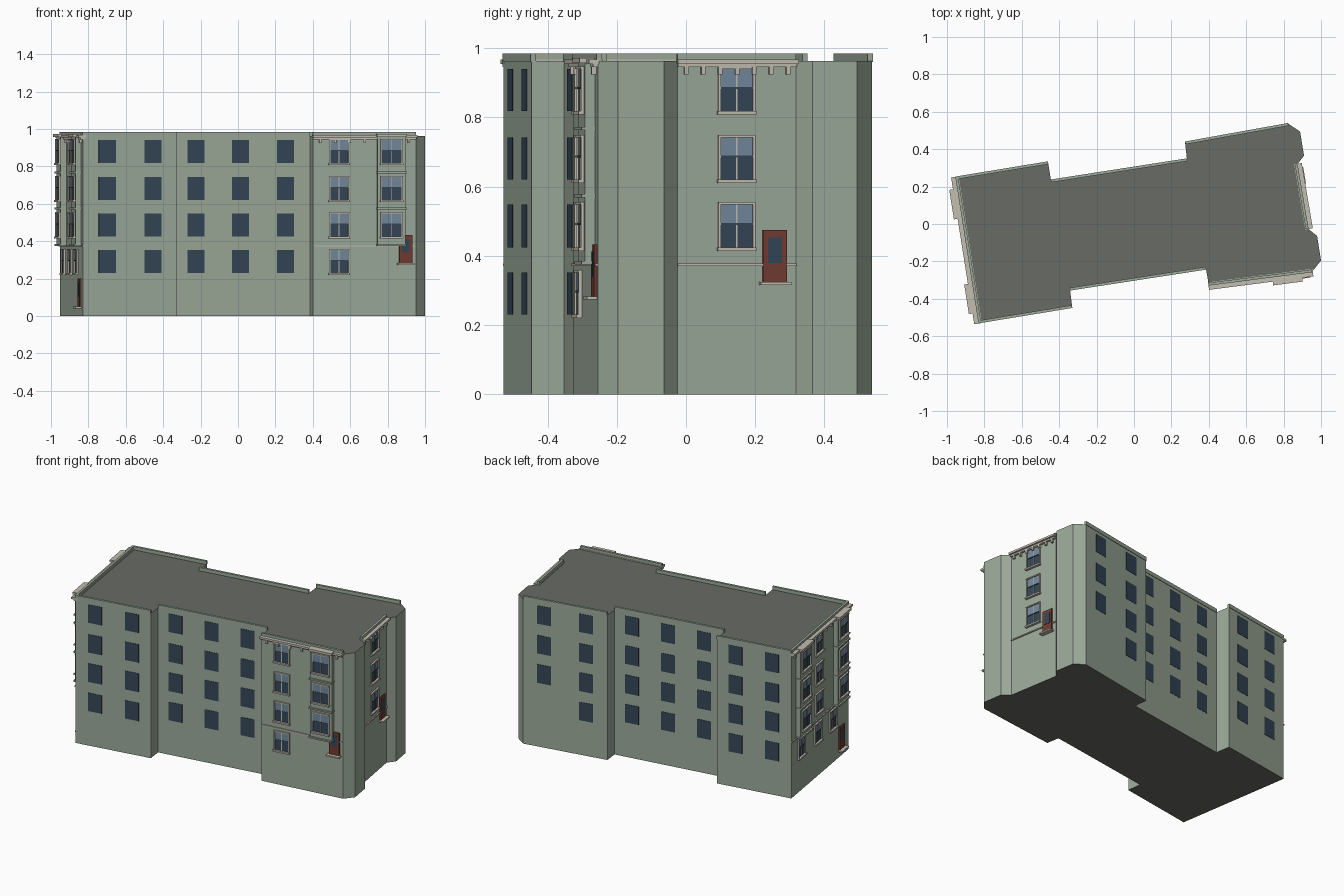
import bpy, bmesh
from mathutils import Vector

if "Cube" in bpy.data.objects:
    bpy.data.objects.remove(bpy.data.objects["Cube"])


def material(name, rgb):
    m = bpy.data.materials.new(name)
    m.diffuse_color = (*rgb, 1)
    m.use_nodes = True
    m.node_tree.nodes["Principled BSDF"].inputs["Base Color"].default_value = m.diffuse_color
    return m


GREEN = material("sage_wall", (.33, .40, .32))
ROOF = material("grey_roof", (.14, .145, .13))
GLASS = material("dark_glass", (.035, .062, .095))
PALE = material("pale_glass", (.17, .25, .34))
CREAM = material("cream_trim", (.55, .51, .44))
RED = material("red_door", (.17, .045, .032))

# Footprint, counter-clockwise from the front left corner
FOOT = dict(R=(-.829, -.528), Q=(-.33, -.446), P=(-.342, -.353), O=(.385, -.241),
            N=(.40, -.326), M=(.952, -.255), L=(1.0, -.196), K=(.979, -.064),
            J=(.93, -.025), I=(.872, .318), H=(.909, .365), G=(.888, .494),
            F=(.824, .537), E=(.273, .438), D=(.283, .348), C=(-.444, .235),
            B=(-.46, .332), A=(-.952, .251))
ROOF_Z, TOP_Z = .963, .985
ROWS = [(.818, .94), (.62, .742), (.424, .548), (.23, .352)]
meshes = {}


class Wall:
    """Local frame on a wall: u along, d outward, z up."""

    def __init__(self, ends, label):
        self.p, q = (Vector((*FOOT[k], 0)) for k in ends)
        self.length = (q - self.p).length
        self.dir = (q - self.p).normalized()
        self.out = Vector((self.dir.y, -self.dir.x, 0))
        self.label = label

    def box(self, part, mat, u0, u1, z0, z1, d0, d1):
        bm, _ = meshes.setdefault(self.label + "_" + part, (bmesh.new(), mat))
        v = [bm.verts.new(self.p + self.dir * u + self.out * d + Vector((0, 0, z)))
             for z in (z0, z1) for u, d in ((u0, d1), (u1, d1), (u1, d0), (u0, d0))]
        for f in ((3, 2, 1, 0), (4, 5, 6, 7), (0, 1, 5, 4), (1, 2, 6, 5),
                  (2, 3, 7, 6), (3, 0, 4, 7)):
            bm.faces.new([v[i] for i in f])

    def plain_windows(self, fractions, skip=()):
        for i, t in enumerate(fractions):
            for j, (z0, z1) in enumerate(ROWS):
                if (i, j) not in skip:
                    u = t * self.length
                    self.box("windows", GLASS, u - .046, u + .046, z0, z1, -.01, .002)

    def sash_window(self, u, z0, z1, w=.094, d=0, bars=1):
        a, b, mid = u - w / 2, u + w / 2, z0 + (z1 - z0) * .55
        self.box("lower_sashes", GLASS, a, b, z0, mid, d - .005, d + .002)
        self.box("upper_sashes", PALE, a, b, mid, z1, d - .005, d + .004)
        for e in (a - .007, b):
            self.box("window_frames", CREAM, e, e + .007, z0, z1, d - .005, d + .009)
        self.box("window_frames", CREAM, a - .007, b + .007, z1, z1 + .007, d - .005, d + .011)
        self.box("window_sills", CREAM, a - .01, b + .01, z0 - .01, z0, d - .005, d + .016)
        self.box("meeting_rails", GLASS, a, b, mid - .003, mid + .003, d - .005, d + .006)
        for k in range(bars):
            c = a + w * (k + 1) / (bars + 1)
            self.box("glazing_bars", CREAM, c - .002, c + .002, z0, z1, d - .005, d + .006)

    def bay(self, u, w=.15):
        self.box("bay", GREEN, u - w / 2, u + w / 2, .38, .96, -.01, .03)
        for z in (.38, .574, .768):
            self.box("bay_bands", GREEN, u - w / 2 - .004, u + w / 2 + .004,
                     z - .005, z + .005, -.01, .04)
        self.box("bay_cap", CREAM, u - w / 2 - .005, u + w / 2 + .005, .957, .972, -.01, .046)
        for z0, z1 in ROWS[:3]:
            self.sash_window(u, z0, z1, .105, .03)

    def door(self, u, z0, w=.07, h=.15):
        self.box("door", RED, u - w / 2, u + w / 2, z0, z0 + h, -.01, .008)
        self.box("door_glass", GLASS, u - w * .29, u + w * .29, z0 + h * .37, z0 + h * .86, 0, .010)
        self.box("door_step", CREAM, u - w / 2 - .01, u + w / 2 + .01, z0 - .009, z0, -.01, .03)

    def cornice(self, step):
        n = self.length
        self.box("cornice", CREAM, -.002, n + .004, .955, .968, -.015, .026)
        self.box("cornice_moulding", CREAM, 0, n, .945, .955, -.01, .014)
        count = round(n / step)
        for k in range(count):
            u = n * (k + .5) / count
            self.box("brackets", CREAM, u - .006, u + .006, .924, .946, -.005, .014)

    def belt(self):
        self.box("belt_course", CREAM, 0, self.length, .371, .378, -.005, .007)

    def parapet(self):
        self.box("parapet", GREEN, 0, self.length, ROOF_Z - .003, TOP_Z, -.012, .003)


# Main block: green sides with grey roof and underside
bm = bmesh.new()
loops = [[bm.verts.new((x, y, z)) for x, y in FOOT.values()] for z in (0, ROOF_Z)]
n = len(FOOT)
for i in range(n):
    j = (i + 1) % n
    bm.faces.new((loops[0][i], loops[0][j], loops[1][j], loops[1][i]))
for cap in (loops[0][::-1], loops[1]):
    bm.faces.new(cap).material_index = 1
me = bpy.data.meshes.new("main_block")
bm.to_mesh(me)
bm.free()
me.materials.append(GREEN)
me.materials.append(ROOF)
bpy.context.collection.objects.link(bpy.data.objects.new("main_block", me))

# Plain walls, front and back
for ends, label, cols, skip in (("RQ", "front_left", (.26, .75), ()),
                                ("PO", "front_middle", (.16, .49, .82), ()),
                                ("FE", "back_right", (.25, .75), {(0, 3)}),
                                ("DC", "back_middle", (.16, .49, .82), ()),
                                ("BA", "back_left", (.25, .74), ())):
    wall = Wall(ends, label)
    wall.plain_windows(cols, skip)
    wall.parapet()

# Ornate front right wall
front = Wall("NM", "front_right")
for z0, z1 in ROWS:
    front.sash_window(.141, z0, z1)
front.bay(.421)
front.door(.50, .283)
front.cornice(.075)
front.belt()
front.parapet()

# Right end wall between the chamfered corners
right = Wall("JI", "right_end")
for z0, z1 in ROWS[:3]:
    right.sash_window(.173, z0, z1)
right.door(.285, .324)
right.cornice(.052)
right.belt()
right.parapet()

# Left end wall with two bays
left = Wall("AR", "left_end")
size = left.length
for t in (.18, .83):
    left.bay(t * size)
for z0, z1 in ROWS[:3]:
    left.sash_window(.48 * size, z0, z1)
for t in (.17, .46, .72):
    left.sash_window(t * size, *ROWS[3], w=.085)
left.door(.87 * size, .05)
left.cornice(.075)
left.belt()
left.parapet()

# Turn the collected boxes into named objects
for name, (bm, mat) in meshes.items():
    me = bpy.data.meshes.new(name)
    bm.to_mesh(me)
    bm.free()
    me.materials.append(mat)
    bpy.context.collection.objects.link(bpy.data.objects.new(name, me))
